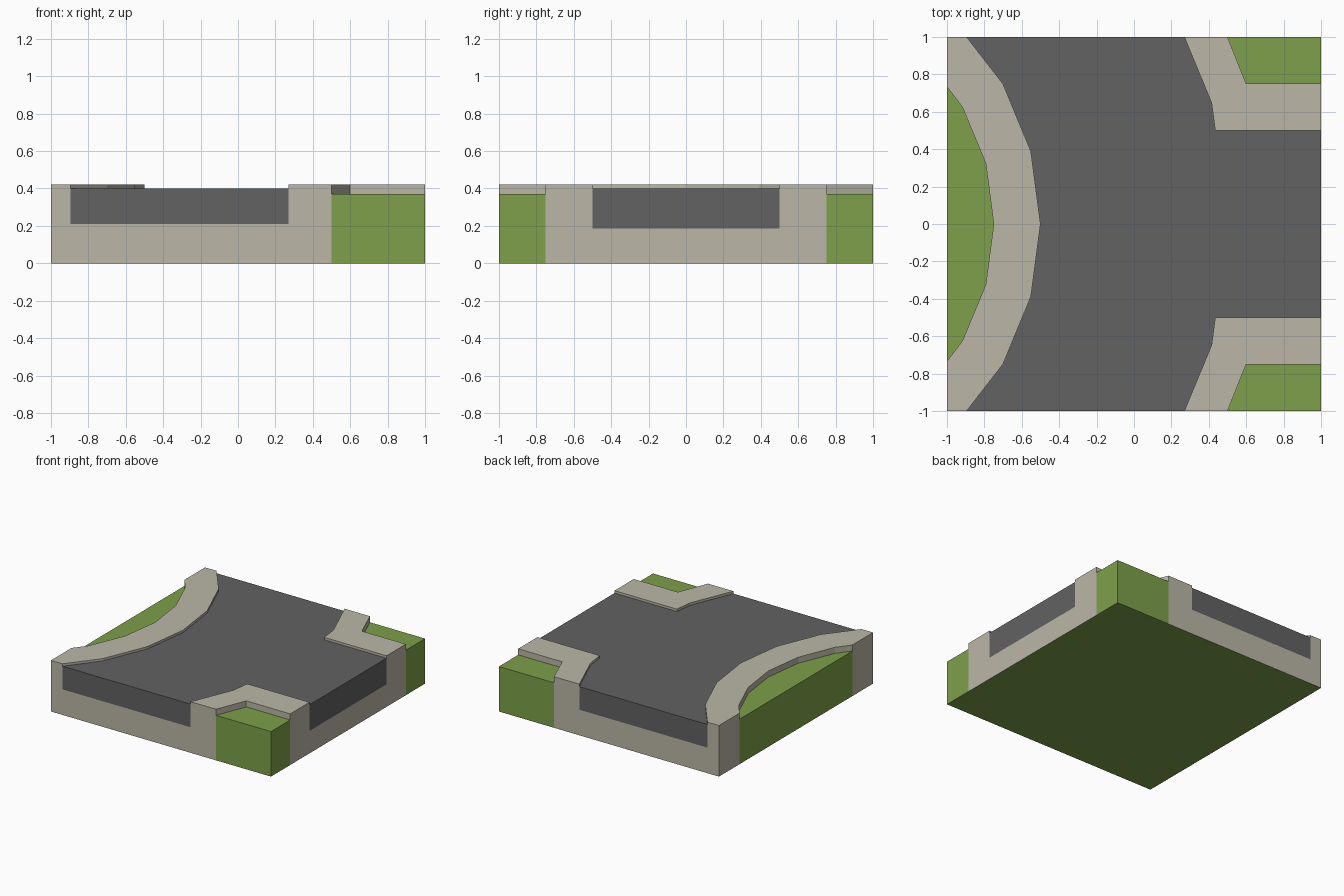
import bpy, bmesh
from math import radians, sin, cos

cube = bpy.data.objects.get("Cube")
if cube:
    bpy.data.objects.remove(cube)


def material(name, rgb):
    mat = bpy.data.materials.new(name)
    mat.use_nodes = True
    mat.diffuse_color = (*rgb, 1)
    mat.node_tree.nodes["Principled BSDF"].inputs["Base Color"].default_value = (*rgb, 1)
    return mat


GRASS = material("grass green", (0.205, 0.352, 0.067))
STONE = material("pale stone", (0.497, 0.474, 0.386))
ASPHALT = material("asphalt grey", (0.122, 0.122, 0.122))


def prism(name, outline, bottom, top, mat):
    """Extrude a plan outline; bottom and top map a plan x to a height."""
    bm = bmesh.new()
    low = [bm.verts.new((x, y, bottom(x))) for x, y in outline]
    high = [bm.verts.new((x, y, top(x))) for x, y in outline]
    bm.faces.new(low)
    bm.faces.new(high)
    n = len(outline)
    for i in range(n):
        j = (i + 1) % n
        bm.faces.new((low[i], low[j], high[j], high[i]))
    bmesh.ops.recalc_face_normals(bm, faces=bm.faces)
    # The underside of the whole tile is green
    for face in bm.faces:
        if all(v.co.z < 0.001 for v in face.verts):
            face.material_index = 1
    mesh = bpy.data.meshes.new(name)
    bm.to_mesh(mesh)
    bm.free()
    mesh.materials.append(mat)
    mesh.materials.append(GRASS)
    obj = bpy.data.objects.new(name, mesh)
    bpy.context.collection.objects.link(obj)


def level(z):
    return lambda x: z


def arc(radius, end):
    """Faceted bend around a centre left of the tile, closed by its end point."""
    half = [(radius * cos(radians(a)) - 2, radius * sin(radians(a))) for a in (0, 15, 30)]
    half.append(end)
    return [(x, -y) for x, y in reversed(half[1:])] + half


ground, lawn, kerb, road = level(0), level(0.37), level(0.42), level(0.40)


def road_bed(x):
    return 0.185 if x > 0.4 else 0.21


# Curved kerb and the lawn behind it
inner = arc(1.5, (-0.895, 1))
outer = arc(1.25, (-1, 0.733))
prism("curved_kerb", inner + [(-1, 1)] + outer[::-1] + [(-1, -1)], ground, kerb, STONE)
prism("curved_lawn", outer, ground, lawn, GRASS)

# Corner kerbs and lawns, mirrored front to back
corner = [(0.269, 1), (0.415, 0.647), (0.434, 0.5), (1, 0.5)]
lawn_edge = [(1, 0.75), (0.6, 0.75), (0.5, 1)]
for side, s in (("back", 1), ("front", -1)):
    prism(side + "_corner_kerb", [(x, s * y) for x, y in corner + lawn_edge],
          ground, kerb, STONE)
    prism(side + "_corner_lawn", [(x, s * y) for x, y in lawn_edge + [(1, 1)]],
          ground, lawn, GRASS)

# Road junction on its stone foundation
junction = inner + corner + [(x, -y) for x, y in reversed(corner)]
prism("road_foundation", junction, ground, road_bed, STONE)
prism("road_surface", junction, road_bed, road, ASPHALT)
